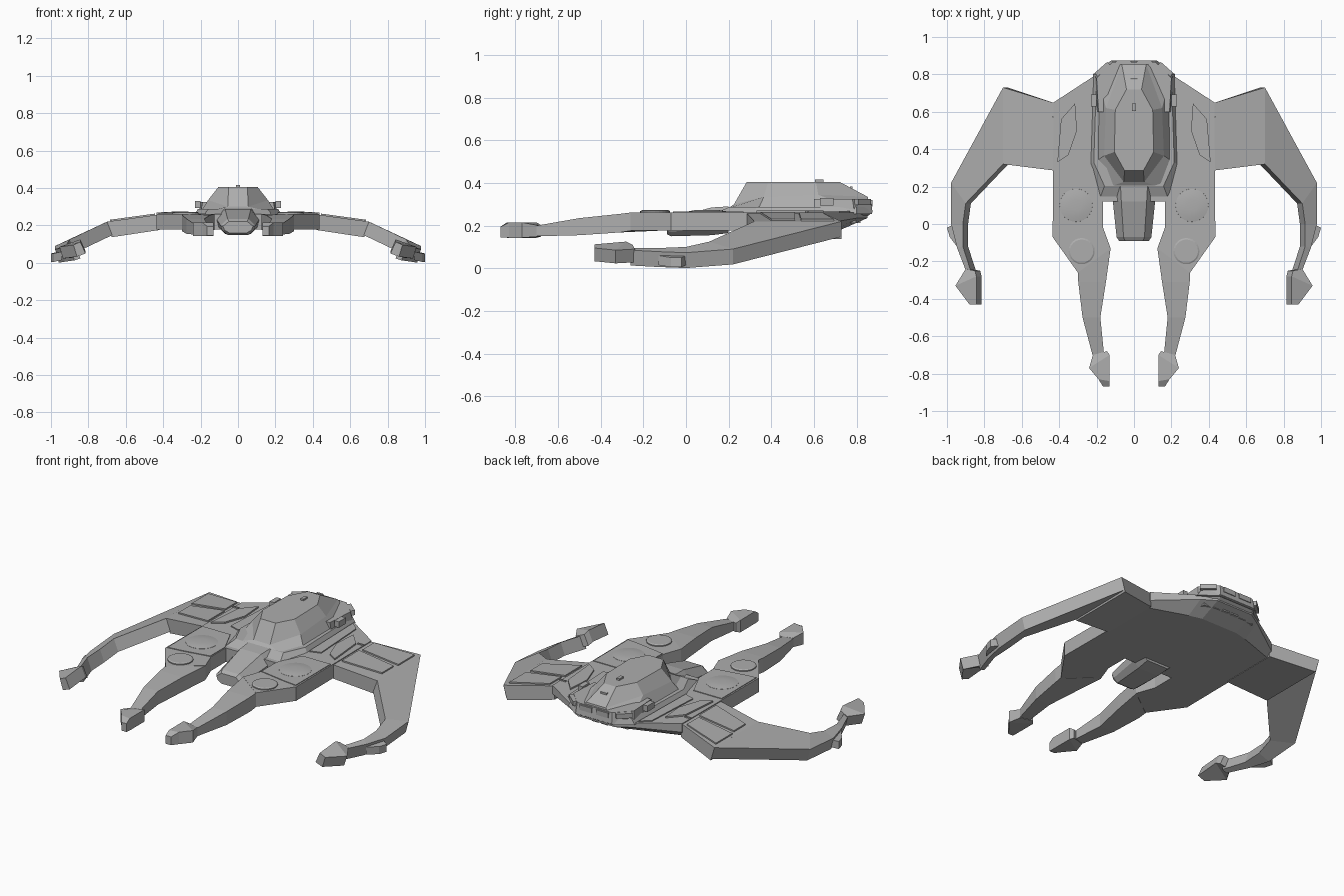
import bpy, bmesh, math
from mathutils import Vector

old = bpy.data.objects.get("Cube")
if old:
    bpy.data.objects.remove(old, do_unlink=True)

grey = bpy.data.materials.new("hull grey")
grey.use_nodes = True
tone = (0.42, 0.42, 0.42, 1)
grey.diffuse_color = tone
grey.node_tree.nodes["Principled BSDF"].inputs["Base Color"].default_value = tone


def loft(name, rings, mirror=False):
    """Skin equal-length rings of points and cap both ends."""
    bm = bmesh.new()
    rows = [[bm.verts.new(p) for p in ring] for ring in rings]
    n = len(rows[0])
    for a, b in zip(rows, rows[1:]):
        for i in range(n):
            j = (i + 1) % n
            bm.faces.new((a[i], a[j], b[j], b[i]))
    bm.faces.new(rows[0])
    bm.faces.new(rows[-1][::-1])
    bmesh.ops.recalc_face_normals(bm, faces=bm.faces[:])
    mesh = bpy.data.meshes.new(name)
    bm.to_mesh(mesh)
    bm.free()
    mesh.materials.append(grey)
    obj = bpy.data.objects.new(name, mesh)
    bpy.context.collection.objects.link(obj)
    if mirror:
        obj.modifiers.new("mirror", "MIRROR").use_clip = False
    return obj


def sym(half, z):
    """Closed ring from a half outline, mirrored across x; z may vary per point."""
    zs = z if isinstance(z, (list, tuple)) else [z] * len(half)
    pts = [(x, y, h) for (x, y), h in zip(half, zs)]
    return pts + [(-x, y, h) for x, y, h in reversed(pts)]


def plate(name, outline, height, depth, mirror=True):
    """Flat panel that follows a height rule."""
    return loft(name, [[(x, y, height(x) + d) for x, y in outline] for d in (-0.01, depth)], mirror)


def box(name, c, s, turn=0, mirror=True):
    ring = []
    for dx, dy in ((-1, -1), (1, -1), (1, 1), (-1, 1)):
        v = Vector((dx * s[0] / 2, dy * s[1] / 2))
        ca, sa = math.cos(turn), math.sin(turn)
        ring.append((c[0] + v.x * ca - v.y * sa, c[1] + v.x * sa + v.y * ca))
    return loft(name, [[(x, y, c[2] + d * s[2] / 2) for x, y in ring] for d in (-1, 1)], mirror)


def disc(name, x, y, steps):
    rings = [[(x + r * math.cos(i * math.tau / 24), y + r * math.sin(i * math.tau / 24), z)
              for i in range(24)] for r, z in steps]
    return loft(name, rings, True)


# Main hull slab, undercut at the rear
front = [(.435, -.07), (.30, -.26), (.125, -.13), (.165, -.02), (.165, .12)]
hull_top = [(.12, .85), (.20, .80), (.43, .65)] + front
hull_low = [(.12, .72), (.20, .70), (.43, .62)] + front
mid_z = [.235, .235, .21] + [.20] * 5
loft("main_hull", [sym(hull_low, .178), sym(hull_top, mid_z), sym(hull_top, .262)])

# Forward prongs and their claws: y, inner x, outer x, bottom, top
def bar(name, sections):
    loft(name, [[(a, ya, lo), (b, yb, lo), (b, yb, hi), (a, ya, hi)]
                for ya, yb, a, b, lo, hi in sections], True)

bar("prong", [(-.13, -.26, .125, .30, .176, .261), (-.31, -.31, .15, .298, .168, .255),
              (-.50, -.50, .18, .275, .155, .235), (-.70, -.70, .16, .222, .15, .20)])
bar("prong_claw", [(-.68, -.70, .145, .22, .148, .202), (-.70, -.77, .13, .24, .143, .215),
                   (-.84, -.83, .13, .19, .143, .215), (-.87, -.87, .13, .165, .145, .195)])

# Wing roots and the drooping, hooked arms
def slope(x):
    return .257 - (x - .43) * .137

loft("wing_root", [[(x, y0, slope(x)), (x, y1, slope(x)), (x - s, y1, slope(x) - .083),
                    (x - s, y0, slope(x) - .083)]
                   for x, y0, y1, s in ((.42, .285, .645, 0), (.70, .32, .73, .025))], True)

def arm(name, sections, t):
    rings = []
    for ox, oy, oz, ix, iy, iz in sections:
        rings.append([(ox, oy, oz), (ix, iy, iz), (ix - .028, iy, iz - t), (ox - .02, oy, oz - t)])
    loft(name, rings, True)

arm("wing_arm", [(.70, .73, .22, .70, .32, .22), (.978, .22, .09, .90, .11, .125),
                 (.978, 0, .073, .915, 0, .10), (.945, -.13, .078, .915, -.12, .095),
                 (.895, -.26, .085, .87, -.26, .095)], .072)
arm("wing_claw", [(.90, -.24, .09, .85, -.25, .11), (.955, -.33, .085, .843, -.28, .125),
                  (.88, -.43, .095, .843, -.43, .112)], .062)
loft("arm_fin", [[(.96, .0, z), (1.0, -.02, z - .01), (.985, -.07, z - .01), (.94, -.13, z)]
                 for z in (.015, .06)], True)

# Upper rim, with a sloping front face, and the faceted dome
loft("dome_rim", [sym([(.185, .13), (.235, .32), (.22, .80), (.125, .872)], .255),
                  sym([(.158, .203), (.215, .33), (.20, .80), (.115, .868)], .287)])
loft("dome", [sym([(.14, .195), (.195, .34), (.19, .78), (.115, .862)], .28),
              sym([(.055, .225), (.16, .365), (.15, .62), (.065, .852)], [.30, .335, .345, .335]),
              sym([(.05, .285), (.105, .385), (.10, .61), (.04, .72)], .405)])
loft("tail_block", [sym([(.17, .60), (.18, .78), (.10, .83)], .228),
                    sym([(.20, .60), (.21, .79), (.12, .875)], .262),
                    sym([(.19, .60), (.20, .78), (.115, .865)], .325)])

# Command nose: octagonal sections tapering forward
nose = []
for y, w, lo, hi in ((.20, .12, .165, .29), (.12, .113, .155, .285), (-.07, .093, .15, .235),
                     (-.09, .08, .16, .222)):
    m = (lo + hi) / 2
    nose.append([(w * a, y, m + (hi - m) * b) for a, b in
                 ((.6, 1), (1, .15), (.9, -.5), (.6, -1), (-.6, -1), (-.9, -.5), (-1, .15), (-.6, 1))])
loft("command_nose", nose)

# Raised panels on wings and hull
plate("wing_panel_rear", [(.455, .64), (.685, .695), (.685, .54), (.455, .53)], slope, .008)
plate("wing_panel_front", [(.445, .51), (.675, .51), (.675, .40), (.445, .35)], slope, .008)
plate("hull_panel", [(.41, .33), (.39, .56), (.315, .645), (.305, .50), (.35, .37)],
      lambda x: .262, .009)
plate("shoulder_plate", [(.17, .12), (.17, -.02), (.34, -.05), (.425, -.06), (.425, .27), (.24, .27)],
      lambda x: .262, .004)
plate("rear_plate", [(.235, .34), (.30, .36), (.28, .72), (.225, .77)], lambda x: .262, .006)

# Round hatches and shallow domes on the shoulders
disc("round_hatch", .28, -.145, [(.07, .25), (.07, .268), (.062, .272)])
dome = disc("shoulder_dome", .31, .10, [(.09, .26), (.088, .267), (.06, .272), (.03, .274)])
bpy.context.view_layer.objects.active = dome
dome.select_set(True)
bpy.ops.object.shade_smooth_by_angle()

# Small fittings: side pods, rear windows, roof bump, slits, exhausts
box("side_pod", (.215, .66, .312), (.03, .065, .036))
box("corner_window", (.168, .828, .31), (.09, .025, .028), -.72)
box("rear_window", (.055, .868, .305), (.08, .014, .03))
box("roof_sensor", (0, .625, .408), (.02, .04, .014), 0, False)
box("roof_slot", (0, .775, .377), (.04, .012, .012), 0, False)
box("hull_slit", (.415, .573, .264), (.04, .008, .01))
for row, y in enumerate((.75, .80)):
    for col, x in enumerate((.03, .09, .15)):
        box(f"exhaust_{row}_{col}", (x, y - col * .01, .222 + row * .006), (.045, .035, .03))
